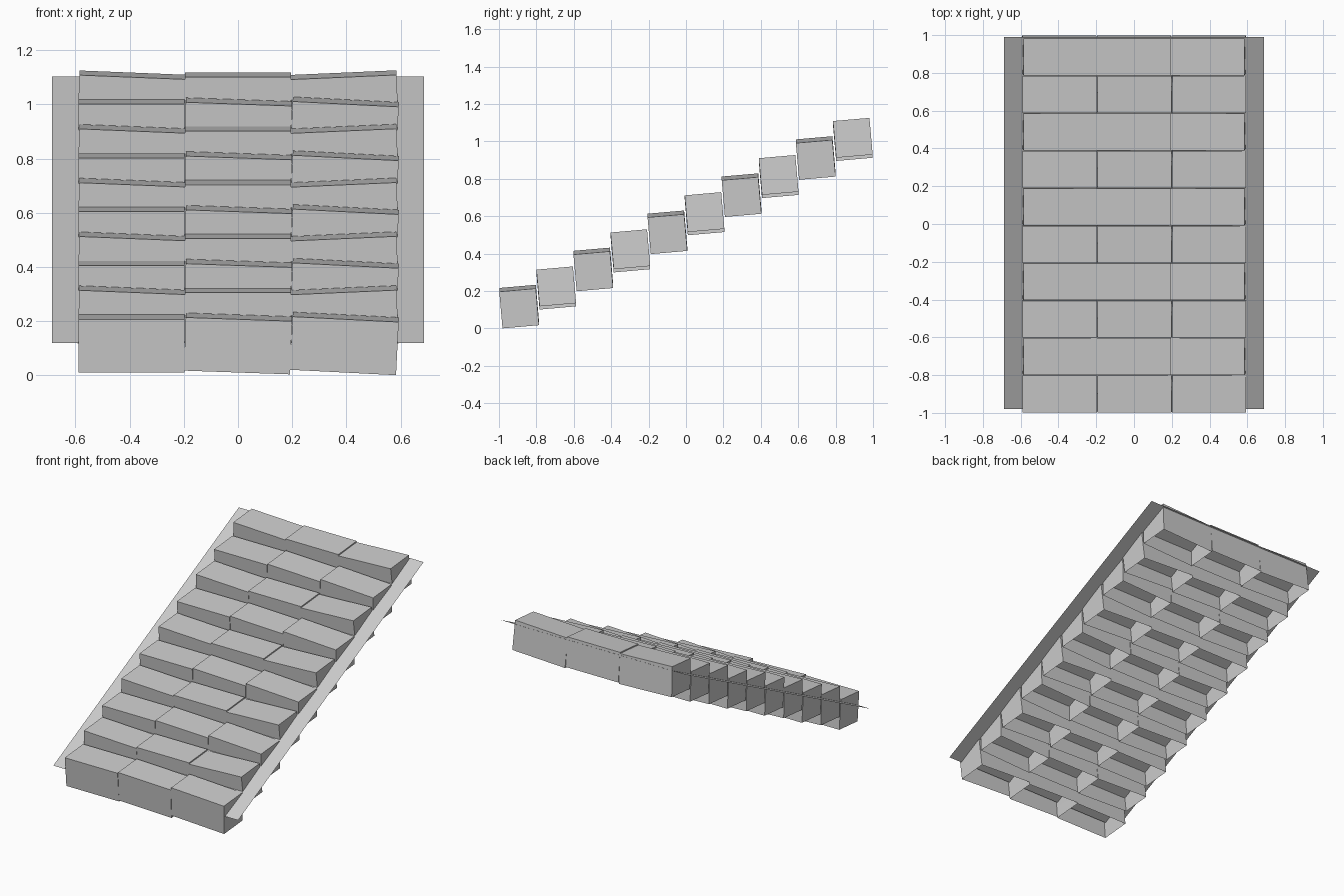
import bpy, bmesh
from math import radians
from mathutils import Matrix

if "Cube" in bpy.data.objects:
    bpy.data.objects.remove(bpy.data.objects["Cube"])

ROWS, COLS = 10, 3
SIZE = (0.392, 0.196, 0.197)      # width, depth, height of one step block


def make_object(name, bm):
    mesh = bpy.data.meshes.new(name)
    bm.to_mesh(mesh)
    bm.free()
    obj = bpy.data.objects.new(name, mesh)
    bpy.context.collection.objects.link(obj)
    return obj


def open_block(name):
    """Box with no bottom face, centred on its origin."""
    bm = bmesh.new()
    bmesh.ops.create_cube(bm, size=1, matrix=Matrix.Diagonal((*SIZE, 1)))
    bm.normal_update()
    bottom = [f for f in bm.faces if f.normal.z < -0.9]
    bmesh.ops.delete(bm, geom=bottom, context='FACES_ONLY')
    return make_object(name, bm)


# sideways lean of the three columns, alternating from row to row
LEAN = ((0, 2, 2.9), (2.3, 0, -2.5))

# stair blocks, all tipped back slightly
for row in range(ROWS):
    for col in range(COLS):
        block = open_block(f"step_block_{row}_{col}")
        block.location = ((col - 1) * 0.393,
                          -0.892 + row * 0.1982,
                          0.117 + row * 0.0993)
        block.rotation_euler = (radians(5), radians(LEAN[row % 2][col]), 0)

# thin sloping ramp sheet running through the blocks
bm = bmesh.new()
bm.faces.new([bm.verts.new(p) for p in (
    (-0.687, -0.98, 0.12), (0.687, -0.98, 0.12),
    (0.687, 0.99, 1.103), (-0.687, 0.99, 1.103))])
make_object("ramp_sheet", bm)
